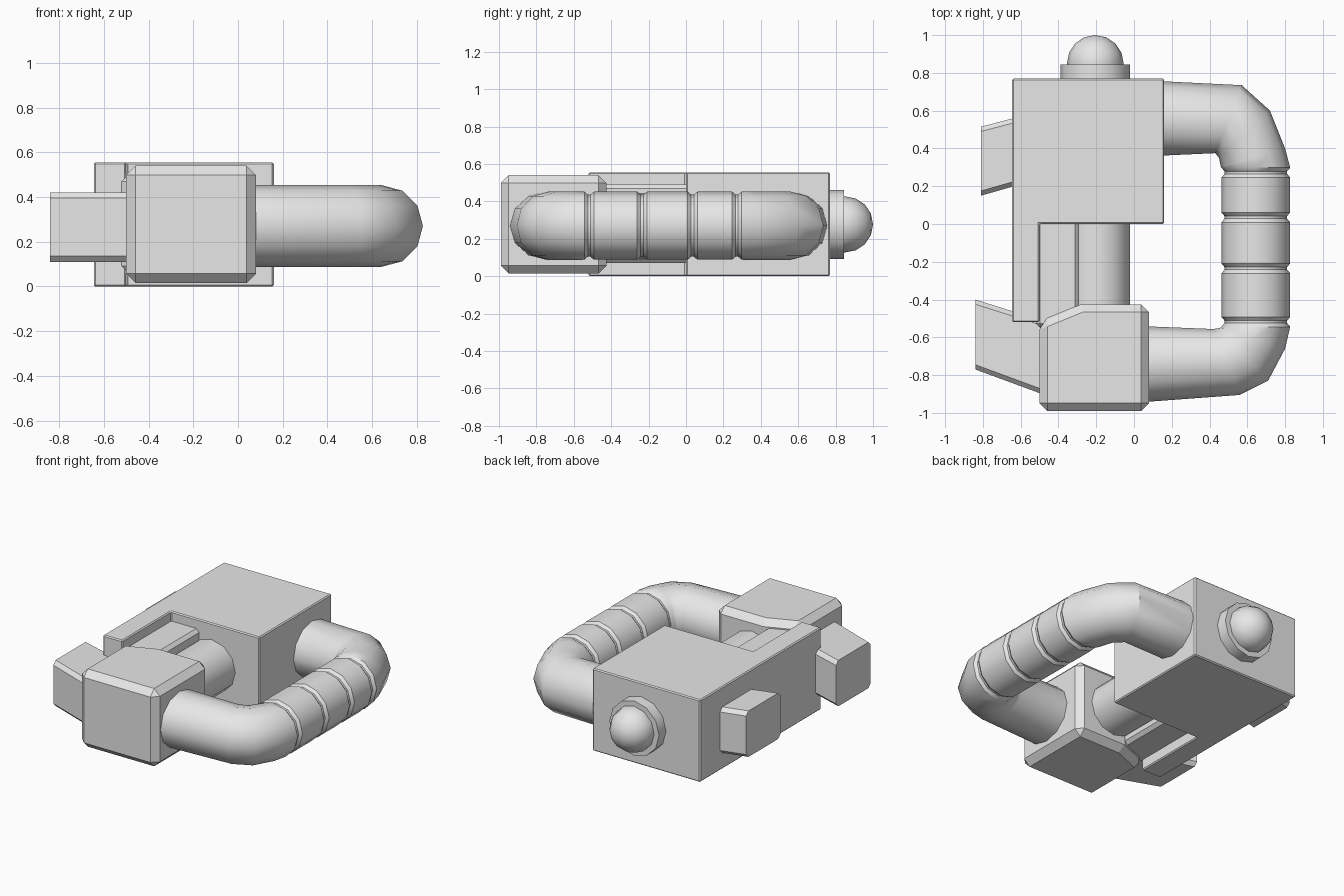
import bpy, bmesh, math
from mathutils import Vector, Matrix

cube = bpy.data.objects.get("Cube")
if cube:
    bpy.data.objects.remove(cube)

grey = bpy.data.materials.new("plain grey")
grey.use_nodes = True
grey.diffuse_color = (0.8, 0.8, 0.8, 1)
grey.node_tree.nodes["Principled BSDF"].inputs["Base Color"].default_value = (0.8, 0.8, 0.8, 1)

MID = 0.27  # height of the pipe axis


def finish(name, bm, bevel=0, smooth=False):
    bmesh.ops.recalc_face_normals(bm, faces=bm.faces)
    mesh = bpy.data.meshes.new(name)
    bm.to_mesh(mesh)
    bm.free()
    mesh.materials.append(grey)
    obj = bpy.data.objects.new(name, mesh)
    bpy.context.collection.objects.link(obj)
    if bevel:
        mod = obj.modifiers.new("Chamfer", "BEVEL")
        mod.width, mod.segments = bevel, 1
    if smooth:
        bpy.ops.object.select_all(action="DESELECT")
        obj.select_set(True)
        bpy.context.view_layer.objects.active = obj
        bpy.ops.object.shade_smooth_by_angle(angle=math.radians(35))
    return obj


def loft(name, rings, bevel=0, smooth=False):
    """Skin a row of closed rings and cap both ends."""
    bm = bmesh.new()
    loops = [[bm.verts.new(p) for p in ring] for ring in rings]
    n = len(loops[0])
    for a, b in zip(loops, loops[1:]):
        for i in range(n):
            j = (i + 1) % n
            bm.faces.new((a[i], a[j], b[j], b[i]))
    bm.faces.new(loops[0])
    bm.faces.new(loops[-1])
    return finish(name, bm, bevel, smooth)


def prism(name, outline, z0, z1, bevel):
    return loft(name, [[(x, y, z) for x, y in outline] for z in (z0, z1)], bevel)


def pipe_ring(outer, inner, height=0.183, sides=12):
    o, i = Vector((*outer, MID)), Vector((*inner, MID))
    c, u = (o + i) / 2, (o - i) / 2
    turns = [math.tau * k / sides for k in range(sides)]
    return [c + u * math.cos(t) + Vector((0, 0, height * math.sin(t))) for t in turns]


def fin_ring(x, y0, y1, z0=0.11, z1=0.42, c=0.025):
    return [(x, y0 + c, z0), (x, y1 - c, z0), (x, y1, z0 + c), (x, y1, z1 - c),
            (x, y1 - c, z1), (x, y0 + c, z1), (x, y0, z1 - c), (x, y0, z0 + c)]


# L-shaped main body with its side arm
prism("main_body", [(-0.645, -0.52), (-0.5, -0.52), (-0.5, 0), (0.16, 0),
                    (0.16, 0.77), (-0.645, 0.77)], 0, 0.555, 0.007)

# Lower filler block beside the arm
prism("inner_block", [(-0.52, -0.55), (-0.29, -0.55), (-0.29, 0.03), (-0.52, 0.03)],
      0.07, 0.49, 0.022)

# Chamfered front block with an angled back corner
prism("front_block", [(-0.5, -0.99), (0.08, -0.99), (0.08, -0.425),
                      (-0.28, -0.425), (-0.5, -0.515)], 0.015, 0.54, 0.042)

# Slanted side fins
loft("front_fin", [fin_ring(-0.84, -0.77, -0.40), fin_ring(-0.46, -0.91, -0.52)])
loft("rear_fin", [fin_ring(-0.81, 0.15, 0.515), fin_ring(-0.6, 0.21, 0.57)])

# Short pipe joining the front block to the body
loft("connecting_pipe", [pipe_ring((-0.02, y), (-0.37, y), 0.175) for y in (-0.5, 0.05)],
     smooth=True)

# Curved side pipe: rear bend, grooved straight run, front bend
rings = [pipe_ring(o, i) for o, i in [
    ((0.1, 0.758), (0.1, 0.36)), ((0.57, 0.735), (0.43, 0.375)),
    ((0.72, 0.6), (0.45, 0.35)), ((0.8, 0.4), (0.46, 0.3))]]
for y in (0.272, 0.035, -0.235, -0.518):
    for dy, r in ((0.026, 0.182), (0.007, 0.166), (-0.007, 0.166), (-0.026, 0.182)):
        rings.append(pipe_ring((0.645 + r, y + dy), (0.645 - r, y + dy), r))
rings += [pipe_ring(o, i) for o, i in [
    ((0.8, -0.66), (0.46, -0.548)), ((0.71, -0.83), (0.445, -0.552)),
    ((0.56, -0.905), (0.42, -0.556)), ((0.02, -0.945), (0.02, -0.54))]]
loft("side_pipe", rings, smooth=True)

# Rear collar and rounded knob
axis = Matrix.Translation((-0.205, 0.8, 0.277)) @ Matrix.Rotation(math.pi / 2, 4, "X")
bm = bmesh.new()
bmesh.ops.create_cone(bm, cap_ends=True, segments=12, radius1=0.185, radius2=0.185,
                      depth=0.09, matrix=axis)
finish("rear_collar", bm, smooth=True)

bm = bmesh.new()
bmesh.ops.create_uvsphere(bm, u_segments=12, v_segments=8, radius=0.15,
                          matrix=Matrix.Translation((0, 0.05, 0)) @ axis)
finish("rear_knob", bm, smooth=True)
